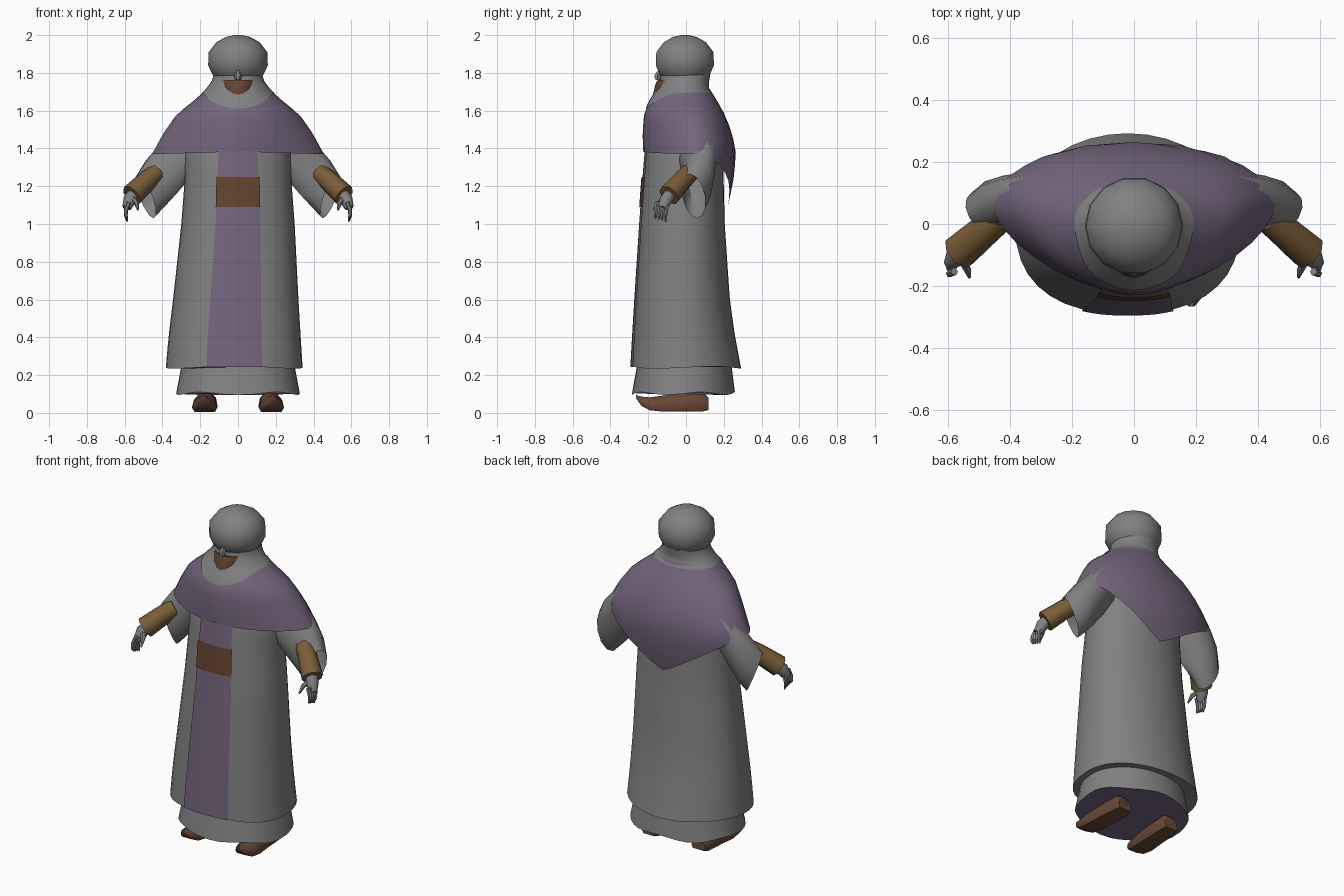
import bpy, bmesh, math
from mathutils import Vector

if "Cube" in bpy.data.objects:
    bpy.data.objects.remove(bpy.data.objects["Cube"])


def material(name, col):
    m = bpy.data.materials.new(name)
    m.diffuse_color = (*col, 1)
    m.use_nodes = True
    m.node_tree.nodes["Principled BSDF"].inputs["Base Color"].default_value = m.diffuse_color
    return m


GREY = material("grey cloth", (0.22, 0.22, 0.22))
PURPLE = material("purple cloth", (0.175, 0.13, 0.205))
BROWN = material("dark brown", (0.125, 0.058, 0.028))
TAN = material("cuff leather", (0.2, 0.112, 0.04))
SHOE = material("shoe leather", (0.135, 0.065, 0.038))


def finish(name, bm, mats, angle=45):
    bmesh.ops.recalc_face_normals(bm, faces=bm.faces)
    me = bpy.data.meshes.new(name)
    bm.to_mesh(me)
    bm.free()
    for m in mats:
        me.materials.append(m)
    ob = bpy.data.objects.new(name, me)
    bpy.context.collection.objects.link(ob)
    bpy.ops.object.select_all(action='DESELECT')
    ob.select_set(True)
    bpy.context.view_layer.objects.active = ob
    bpy.ops.object.shade_smooth_by_angle(angle=math.radians(angle))
    return ob


def loft(name, rings, mats, cap_start=True, cap_end=True, end_slot=0, angle=45):
    """Skin closed rings of points, one after another."""
    bm = bmesh.new()
    rows = [[bm.verts.new(p) for p in r] for r in rings]
    n = len(rows[0])
    for r0, r1 in zip(rows, rows[1:]):
        for i in range(n):
            j = (i + 1) % n
            bm.faces.new((r0[i], r0[j], r1[j], r1[i]))
    if cap_start:
        bm.faces.new(rows[0])
    if cap_end:
        bm.faces.new(rows[-1]).material_index = end_slot
    return finish(name, bm, mats, angle)


def sample(prof, z):
    """Linear lookup in a profile of (z, centre x, half width, centre y, front y, back y, power)."""
    if z >= prof[0][0]:
        return prof[0][1:]
    for a, b in zip(prof, prof[1:]):
        if z >= b[0]:
            t = (a[0] - z) / (a[0] - b[0])
            return [u + (v - u) * t for u, v in zip(a[1:], b[1:])]
    return prof[-1][1:]


def skin_point(prof, a, z, off=0):
    cx, rx, cy, yf, yb, p = sample(prof, z)
    c, s = math.cos(a), math.sin(a)
    e = 2 / p if s < 0 else 1
    x = cx + (rx + off) * math.copysign(abs(c) ** e, c)
    depth = (yb - cy if s > 0 else cy - yf) + off
    return Vector((x, cy + depth * math.copysign(abs(s) ** e, s), z))


def garment(name, prof, top, bottom, rows, mats, off=0, n=36, **kw):
    rings = []
    for k in range(rows + 1):
        ring = []
        for i in range(n):
            a = 2 * math.pi * i / n
            z0, z1 = top(a), bottom(a)
            ring.append(skin_point(prof, a, z0 + (z1 - z0) * k / rows, off))
        rings.append(ring)
    return loft(name, rings, mats, **kw)


def front_plate(name, prof, z0, z1, w0, w1, off, mat, cols=10, rows=14):
    """Thin panel that follows the front of a garment."""
    bm = bmesh.new()
    grid = []
    for k in range(rows + 1):
        t = k / rows
        z, w = z0 + (z1 - z0) * t, w0 + (w1 - w0) * t
        cx, rx, cy, yf, yb, p = sample(prof, z)
        row = []
        for i in range(cols + 1):
            x = w * (2 * i / cols - 1)
            y = cy - (cy - yf) * (1 - abs(x / rx) ** p) ** (1 / p) - off
            row.append(bm.verts.new((x + cx, y, z)))
        grid.append(row)
    for r0, r1 in zip(grid, grid[1:]):
        for i in range(cols):
            bm.faces.new((r0[i], r0[i + 1], r1[i + 1], r1[i]))
    finish(name, bm, [mat])


def limb(name, pts, radii, mat, n=8):
    rings = []
    pts = [Vector(p) for p in pts]
    for k, (p, r) in enumerate(zip(pts, radii)):
        d = pts[min(k + 1, len(pts) - 1)] - pts[max(k - 1, 0)]
        u = d.cross(Vector((0, 1, 0))).normalized()
        v = d.cross(u).normalized()
        rings.append([p + r * (u * math.cos(2 * math.pi * i / n) + v * math.sin(2 * math.pi * i / n))
                      for i in range(n)])
    return loft(name, rings, [mat])


# Robe with a flaring hem
robe = [(1.58, 0, .22, 0, -.18, .16, 2), (1.4, 0, .28, 0, -.212, .195, 2.1),
        (1.2, 0, .285, 0, -.228, .2, 2.2), (1.0, 0, .30, 0, -.242, .205, 2.3),
        (.6, -.012, .332, 0, -.268, .232, 2.4), (.4, -.018, .35, 0, -.28, .26, 2.4),
        (.24, -.02, .362, 0, -.289, .292, 2.4)]
garment("robe", robe, lambda a: 1.58, lambda a: .24 + .006 * math.sin(3 * a), 14, [GREY])

# Underskirt with a wavy hem and a purple lining
skirt = [(.3, 0, .29, 0, -.25, .235, 2.3), (.1, 0, .328, 0, -.287, .26, 2.3)]
garment("underskirt", skirt, lambda a: .3, lambda a: .103 + .008 * math.sin(5 * a), 3,
        [GREY, PURPLE], end_slot=1)

# Front panel and belt plate
front_plate("front_panel", robe, .243, 1.42, .148, .102, .006, PURPLE)
front_plate("belt_plate", robe, 1.09, 1.25, .118, .114, .012, BROWN, rows=4)

# Shawl over the shoulders, hanging to a point behind
cape = [(1.80, 0, .122, 0, -.13, .125, 2), (1.76, 0, .132, 0, -.13, .118, 2),
        (1.72, 0, .16, 0, -.145, .115, 2), (1.66, 0, .225, .01, -.188, .16, 1.95),
        (1.58, 0, .325, .03, -.222, .205, 1.8), (1.48, 0, .395, .05, -.23, .245, 1.65),
        (1.37, 0, .455, .06, -.226, .265, 1.6), (1.22, 0, .44, .06, -.22, .25, 1.6),
        (1.07, 0, .40, .06, -.22, .215, 1.6)]


def hem(a):
    c, s = abs(math.cos(a)), math.sin(a)
    return 1.08 + .29 * math.sqrt(c * c + .003) if s > 0 else 1.37 + .015 * (1 - c)


garment("shawl", cape, lambda a: 1.73, hem, 9, [PURPLE], cap_start=False, cap_end=False)

# Neck scarf, dipping at the front
garment("neck_scarf", cape, lambda a: 1.82,
        lambda a: 1.695 - .085 * max(0, -math.sin(a)) ** 3, 6, [GREY], off=.005,
        cap_start=False, cap_end=False)

# Head wrap
wrap = [(2.0, .02), (1.99, .065), (1.962, .115), (1.91, .155), (1.84, .158), (1.79, .135), (1.765, .11)]
loft("head_wrap", [[(r * math.cos(math.pi * i / 7), -.006 + r * math.sin(math.pi * i / 7), z)
                    for i in range(14)] for z, r in wrap], [GREY])

# Beard and nose
beard = [(1.762, .082, .15), (1.74, .085, .162), (1.70, .08, .172), (1.675, .064, .178), (1.655, .035, .175)]
loft("beard", [[(w * math.cos(math.pi * i / 8), -.09 + (d - .09) * math.sin(math.pi * i / 8), z)
                for i in range(16)] for z, w, d in beard], [BROWN])
limb("nose", [(0, -.135, 1.815), (0, -.15, 1.785), (0, -.152, 1.763)], [.01, .02, .015], GREY, 6)

for side, sx in (("right", -1), ("left", 1)):
    def M(x, y, z):
        return Vector((sx * x, y, z))

    # Wide sleeve with a drooping cuff: upper point, lower point, half depth
    sections = [((.20, .05, 1.62), (.20, .05, 1.30), .13), ((.30, .06, 1.54), (.275, .06, 1.235), .125),
                ((.40, .065, 1.43), (.34, .065, 1.15), .105), ((.47, .05, 1.355), (.40, .07, 1.08), .09),
                ((.53, .02, 1.265), (.447, .06, 1.03), .07)]
    rings = []
    for up, low, w in sections:
        up, low = M(*up), M(*low)
        mid, half, wide = (up + low) / 2, (up - low) / 2, M(.5, .86, 0) * w
        rings.append([mid + half * math.cos(math.pi * i / 6) + wide * math.sin(math.pi * i / 6)
                      for i in range(12)])
    loft(side + "_sleeve", rings, [GREY], cap_end=False)

    # Forearm cuff
    limb(side + "_forearm_cuff", [M(.43, .02, 1.27), M(.475, -.015, 1.235), M(.562, -.09, 1.152)],
         [.05, .054, .06], TAN)

    # Hand, curled fingers and thumb
    limb(side + "_palm", [M(.55, -.08, 1.165), M(.572, -.105, 1.13), M(.59, -.125, 1.085)],
         [.032, .036, .024], GREY)
    for f in range(4):
        y = -.10 - .018 * f
        limb(f"{side}_finger_{f + 1}", [M(.578, y, 1.115), M(.593, y - .005, 1.075),
             M(.594, y - .008, 1.045), M(.586, y - .008, 1.012 + .006 * f)],
             [.012, .012, .01, .004], GREY, 6)
    limb(side + "_thumb", [M(.558, -.105, 1.14), M(.537, -.145, 1.11), M(.53, -.172, 1.075)],
         [.016, .013, .005], GREY, 6)

    # Shoe with an upturned toe: y, half width, sole height, top height
    rings = []
    for y, w, lo, hi in [(.12, .045, .015, .08), (.09, .06, .008, .11), (-.02, .062, .008, .11),
                         (-.12, .066, .006, .092), (-.19, .058, .014, .082), (-.235, .036, .036, .086),
                         (-.265, .01, .078, .095)]:
        cx = .172 - .05 * y
        rings.append([M(cx + w * u, y, lo + (hi - lo) * v) for u, v in
                      [(-.8, 0), (.8, 0), (1, .25), (.85, .7), (.4, 1), (-.4, 1), (-.85, .7), (-1, .25)]])
    loft(side + "_shoe", rings, [SHOE])
